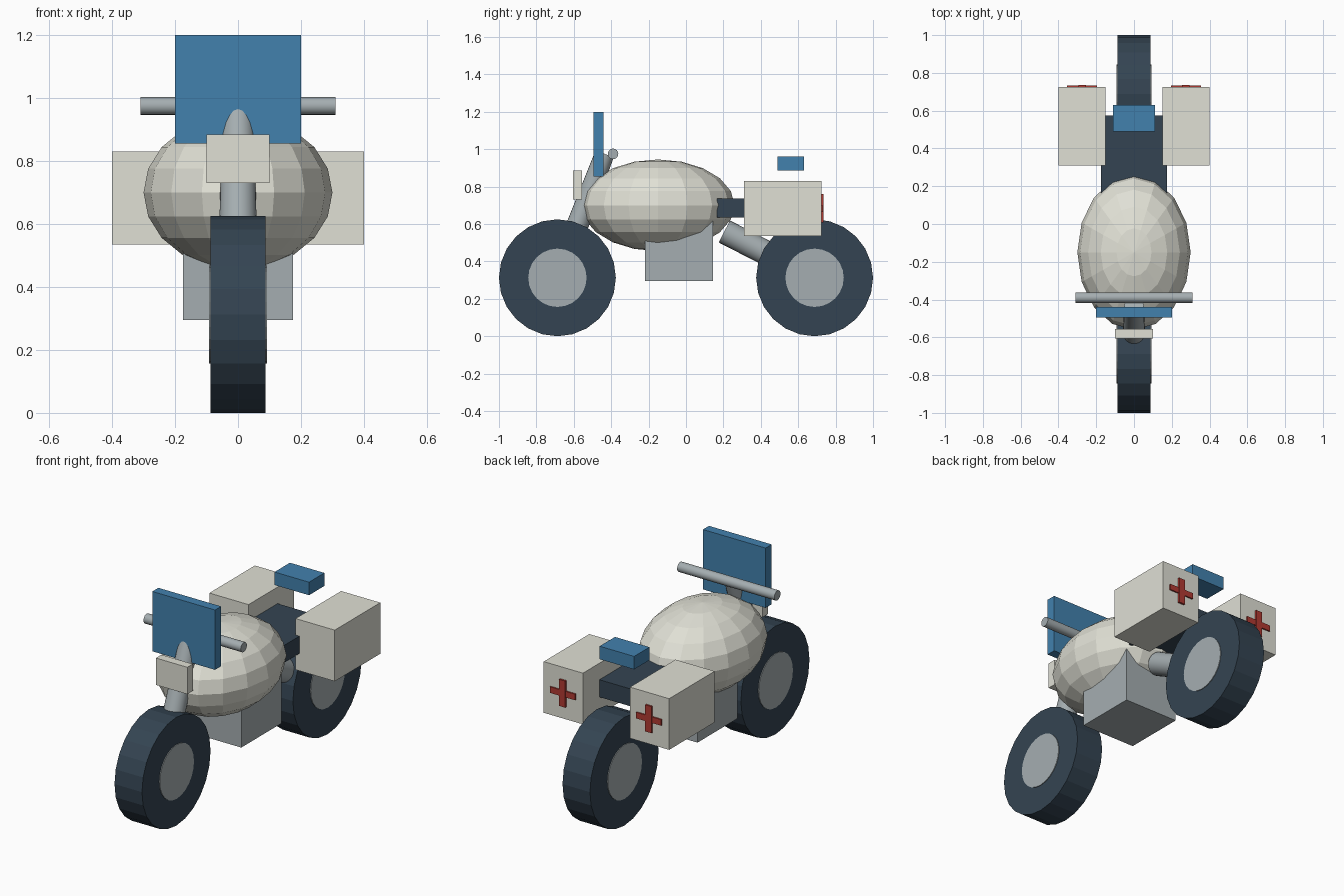
import bpy
import math
from mathutils import Vector

cube = bpy.data.objects.get("Cube")
if cube:
    bpy.data.objects.remove(cube, do_unlink=True)


def material(name, rgb):
    # sRGB bytes to linear
    lin = [((c / 255 + 0.055) / 1.055) ** 2.4 for c in rgb]
    m = bpy.data.materials.new(name)
    m.use_nodes = True
    m.diffuse_color = (*lin, 1)
    m.node_tree.nodes["Principled BSDF"].inputs["Base Color"].default_value = (*lin, 1)
    return m


NAVY = material("dark navy", (52, 68, 82))
STEEL = material("steel grey", (165, 174, 177))
CREAM = material("cream", (224, 224, 213))
BLUE = material("blue", (66, 129, 174))
RED = material("red", (176, 58, 50))


def finish(name, mat):
    ob = bpy.context.object
    ob.name = name
    ob.data.materials.append(mat)
    return ob


def box(name, mat, x, y, z):
    # Each argument is a (low, high) pair
    spans = (x, y, z)
    bpy.ops.mesh.primitive_cube_add(size=1, location=[(a + b) / 2 for a, b in spans])
    ob = finish(name, mat)
    ob.scale = [b - a for a, b in spans]
    return ob


def rod(name, mat, start, end, r1, r2=None, sides=24):
    a, b = Vector(start), Vector(end)
    bpy.ops.mesh.primitive_cone_add(vertices=sides, radius1=r1, radius2=r2 or r1,
                                    depth=(b - a).length, location=(a + b) / 2)
    ob = finish(name, mat)
    ob.rotation_euler = (b - a).to_track_quat("Z", "Y").to_euler()
    return ob


def smooth(ob):
    bpy.ops.object.shade_smooth_by_angle(angle=math.radians(40))


# Wheels with hubs
AXLE_Z = 0.3125
for place, y in (("front", -0.6875), ("rear", 0.6875)):
    rod(place + "_tyre", NAVY, (-0.0875, y, AXLE_Z), (0.0875, y, AXLE_Z), 0.3125)
    rod(place + "_hub", STEEL, (-0.0915, y, AXLE_Z), (0.0915, y, AXLE_Z), 0.156)

# Fuel tank body
bpy.ops.mesh.primitive_uv_sphere_add(segments=16, ring_count=10, radius=1,
                                     location=(0, -0.15, 0.70))
finish("body", CREAM).scale = (0.30, 0.41, 0.245)

# Engine and seat
box("engine", STEEL, (-0.175, 0.175), (-0.22, 0.145), (0.295, 0.65))
box("seat", NAVY, (-0.175, 0.175), (0.165, 0.575), (0.635, 0.735))

# Steering and rear arm
smooth(rod("front_fork", STEEL, (0, -0.6875, AXLE_Z), (0, -0.435, 0.975), 0.064, 0.052))
smooth(rod("rear_arm", STEEL, (0, 0.205, 0.56), (0, 0.6875, AXLE_Z), 0.066))
smooth(rod("handlebar", STEEL, (-0.31, -0.39, 0.975), (0.31, -0.39, 0.975), 0.028))

# Windscreen, headlight and beacon
box("windscreen", BLUE, (-0.2, 0.2), (-0.495, -0.44), (0.855, 1.2))
box("headlight", CREAM, (-0.1, 0.1), (-0.605, -0.555), (0.73, 0.885))
box("beacon", BLUE, (-0.11, 0.11), (0.49, 0.63), (0.885, 0.96))

# Side cases with crosses on the back
for side, x in (("left", 0.275), ("right", -0.275)):
    box(side + "_case", CREAM, (x - 0.125, x + 0.125), (0.31, 0.725), (0.535, 0.83))
    box(side + "_cross_bar", RED, (x - 0.08, x + 0.08), (0.724, 0.733), (0.665, 0.70))
    box(side + "_cross_post", RED, (x - 0.02, x + 0.02), (0.724, 0.736), (0.607, 0.76))
